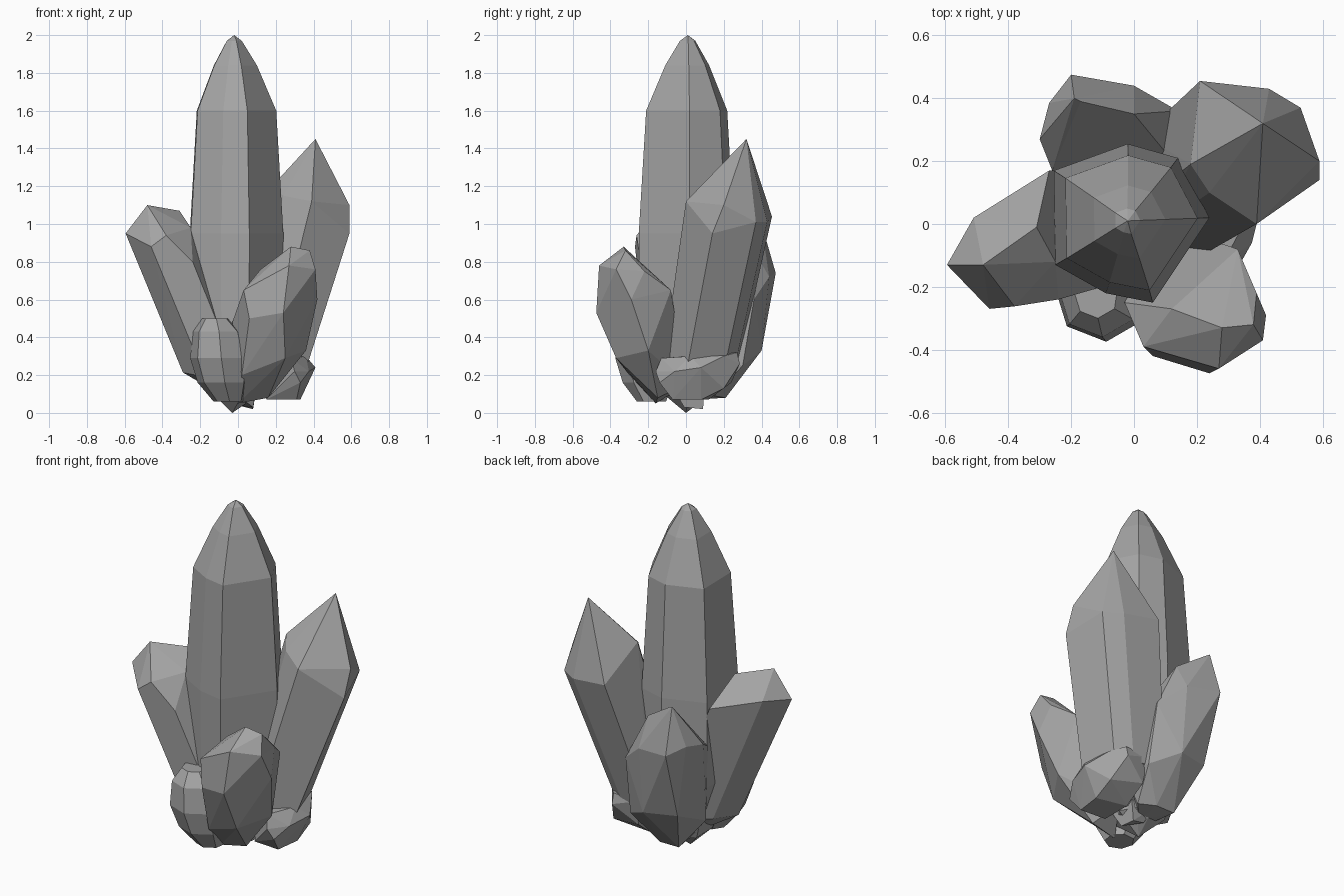
import bpy, bmesh, math
from mathutils import Vector

# Dark grey stone
stone = bpy.data.materials.new("dark_stone")
stone.diffuse_color = (0.37, 0.37, 0.37, 1.0)


def shard(name, points):
    """Flat-faceted crystal: convex hull of its corner points."""
    bm = bmesh.new()
    for p in points:
        bm.verts.new(p)
    res = bmesh.ops.convex_hull(bm, input=bm.verts[:])
    loose = {g for g in res["geom_interior"] + res["geom_unused"]
             if isinstance(g, bmesh.types.BMVert)}
    bmesh.ops.delete(bm, geom=list(loose), context='VERTS')
    bmesh.ops.dissolve_limit(bm, angle_limit=math.radians(3),
                             verts=bm.verts[:], edges=bm.edges[:])
    bmesh.ops.recalc_face_normals(bm, faces=bm.faces[:])
    me = bpy.data.meshes.new(name)
    bm.to_mesh(me)
    bm.free()
    me.materials.append(stone)
    ob = bpy.data.objects.new(name, me)
    bpy.context.collection.objects.link(ob)
    return ob


def flat_ring(outline, center, scale, z):
    """Outline scaled about a centre and laid at height z."""
    return [(center[0] + x * scale, center[1] + y * scale, z) for x, y in outline]


def foot(shoulder, base, scale):
    """Copy of the shoulder corners, shrunk and moved level to the base centre."""
    mid = sum((Vector(p) for p in shoulder), Vector()) / len(shoulder)
    b = Vector(base)
    out = []
    for p in shoulder:
        d = (Vector(p) - mid) * scale
        d.z *= 0.4
        out.append(b + d)
    return out


# Central tall crystal: angular shaft with a rounded point
prism = [(-0.01, 0.245), (0.15, 0.20), (0.25, 0.01), (0.07, -0.26),
         (-0.08, -0.23), (-0.24, -0.14), (-0.245, 0.16)]
pts = [(-0.02, 0.01, 2.0), (-0.03, 0.0, 0.0)]
for scale, z, cx in [(0.16, 1.97, -0.02), (0.46, 1.84, -0.015), (0.85, 1.6, -0.01),
                     (0.93, 1.35, -0.01), (1.0, 0.95, -0.01), (0.98, 0.45, -0.01),
                     (0.5, 0.1, -0.01)]:
    pts += flat_ring(prism, (cx, 0.01), scale, z)
shard("central_crystal", pts)

# Right rear crystal
top = [(0.39, 0.0, 1.12), (0.59, 0.14, 0.95), (0.59, 0.20, 1.10),
       (0.53, 0.37, 1.01), (0.43, 0.43, 1.01), (0.21, 0.455, 1.04),
       (0.18, 0.19, 1.2), (0.24, 0.1, 1.15)]
shard("right_rear_crystal", top + [(0.41, 0.32, 1.45), (0.05, 0.02, 0.08)]
      + foot(top, (0.19, 0.09, 0.28), 0.88))

# Left crystal
top = [(-0.595, -0.13, 0.95), (-0.51, 0.02, 0.97), (-0.27, 0.17, 0.92),
       (-0.46, -0.27, 0.88), (-0.38, -0.262, 0.94), (-0.24, -0.24, 0.8)]
shard("left_crystal", top + [(-0.48, -0.13, 1.10), (-0.31, -0.01, 1.07),
                             (-0.25, -0.12, 0.98), (-0.03, -0.02, 0.06)]
      + foot(top, (-0.13, -0.06, 0.20), 0.87))

# Front right stout crystal
shard("front_right_crystal", [
    (0.28, -0.33, 0.88), (0.38, -0.32, 0.86), (0.23, -0.38, 0.81),
    (0.41, -0.37, 0.76), (0.27, -0.46, 0.78), (0.03, -0.39, 0.65),
    (-0.03, -0.25, 0.48), (0.12, -0.27, 0.76), (0.33, -0.08, 0.65),
    (0.42, -0.29, 0.60), (0.24, -0.475, 0.53), (0.06, -0.42, 0.50),
    (0.39, -0.22, 0.75), (0.36, -0.2, 0.33), (0.25, -0.37, 0.29),
    (0.02, -0.30, 0.2), (0.0, -0.16, 0.05), (0.16, -0.15, 0.08),
    (0.1, 0.0, 0.15)])

# Small front nub, leaning left
hept = [(math.cos(math.tau * i / 7 + 0.3), math.sin(math.tau * i / 7 + 0.3))
        for i in range(7)]
pts = []
for x, y, z, r in [(-0.12, -0.23, 0.50, 0.07), (-0.11, -0.23, 0.43, 0.13),
                   (-0.10, -0.22, 0.29, 0.155), (-0.08, -0.20, 0.16, 0.135),
                   (-0.05, -0.18, 0.06, 0.08)]:
    pts += flat_ring(hept, (x, y), r, z)
shard("front_nub", pts)

# Rear crystal
shard("rear_crystal", [
    (-0.19, 0.40, 1.0), (-0.17, 0.39, 0.99), (-0.30, 0.27, 0.76),
    (-0.27, 0.385, 0.78), (-0.20, 0.475, 0.74), (0.0, 0.44, 0.72),
    (0.14, 0.36, 0.60), (0.14, 0.18, 0.60), (-0.26, 0.17, 0.7),
    (0.0, 0.35, 0.88), (-0.19, 0.35, 0.34), (0.0, 0.40, 0.33),
    (0.15, 0.30, 0.25), (0.15, 0.1, 0.3), (-0.22, 0.13, 0.24),
    (-0.10, 0.21, 0.08), (0.02, 0.21, 0.08), (0.10, 0.15, 0.09),
    (-0.08, 0.08, 0.08), (0.0, 0.04, 0.07)])

# Low right nub
shard("right_nub", [
    (0.41, 0.08, 0.24), (0.375, -0.06, 0.22), (0.36, 0.02, 0.30),
    (0.34, 0.20, 0.30), (0.28, 0.27, 0.32), (0.28, 0.285, 0.26),
    (0.33, 0.20, 0.13), (0.33, 0.08, 0.07), (0.31, -0.07, 0.07),
    (0.33, -0.14, 0.16), (0.30, -0.16, 0.22), (0.28, -0.13, 0.29),
    (0.15, -0.06, 0.07), (0.15, 0.12, 0.07), (0.13, 0.0, 0.28),
    (0.13, 0.27, 0.31), (0.14, 0.24, 0.16)])

# Small broken root under the cluster
shard("root", [(0.08, 0.09, 0.02), (0.08, -0.01, 0.03), (0.0, 0.08, 0.04),
               (0.1, 0.1, 0.15), (0.1, -0.08, 0.15), (-0.08, -0.06, 0.15),
               (-0.06, 0.1, 0.15)])
